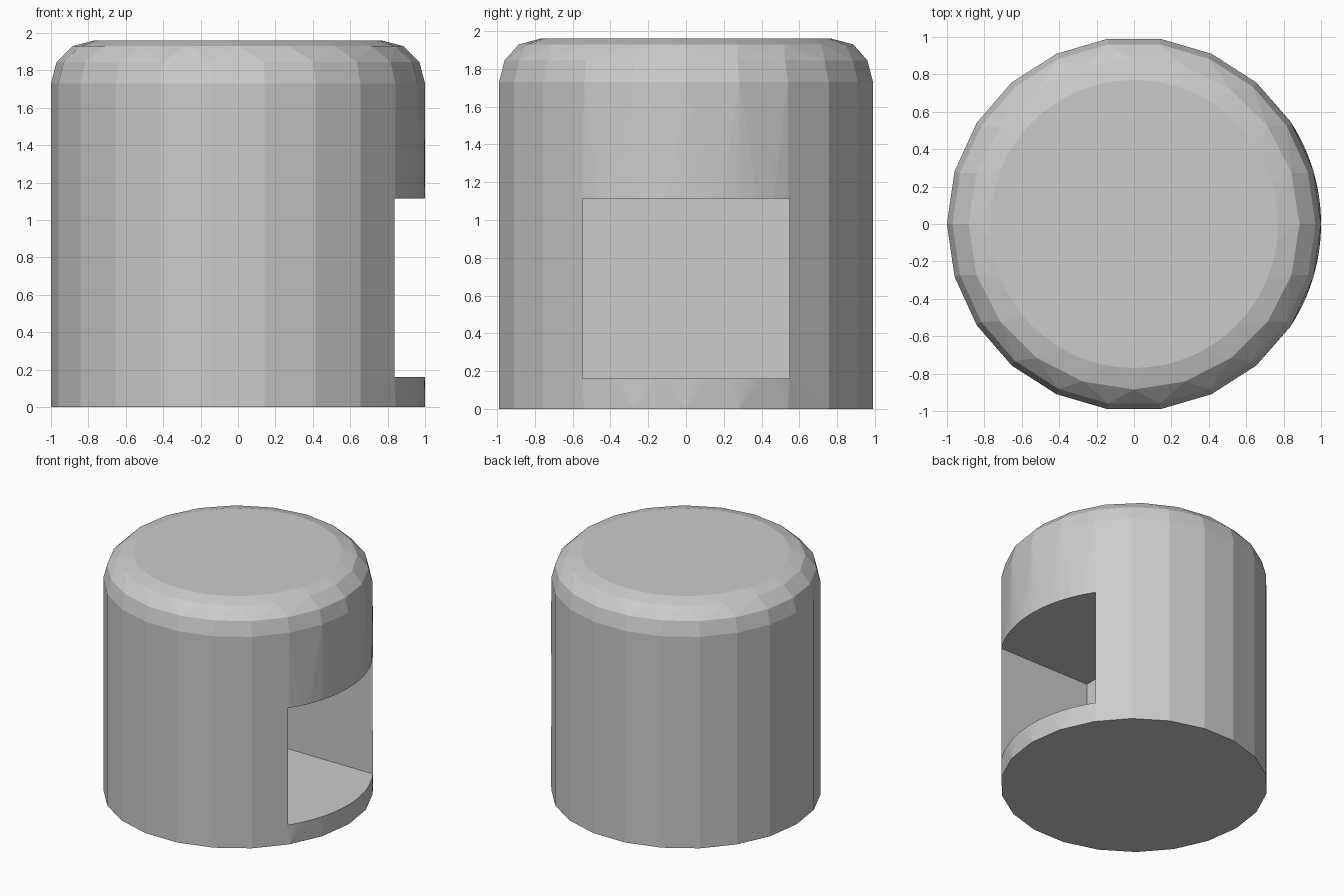
import bpy, bmesh
from math import sin, cos, tau, radians

if "Cube" in bpy.data.objects:
    bpy.data.objects.remove(bpy.data.objects["Cube"])


def ring(r, z, n):
    return [(r * cos(tau * i / n), r * sin(tau * i / n), z) for i in range(n)]


def arc(r, z, half_angle, n):
    angles = [radians(half_angle) * (2 * i / n - 1) for i in range(n + 1)]
    return [(r * cos(a), r * sin(a), z) for a in angles]


def hull_object(name, points):
    bm = bmesh.new()
    for p in points:
        bm.verts.new(p)
    bmesh.ops.convex_hull(bm, input=bm.verts[:])
    bmesh.ops.dissolve_limit(bm, angle_limit=radians(0.3),
                             verts=bm.verts[:], edges=bm.edges[:])
    bmesh.ops.recalc_face_normals(bm, faces=bm.faces[:])
    mesh = bpy.data.meshes.new(name)
    bm.to_mesh(mesh)
    bm.free()
    obj = bpy.data.objects.new(name, mesh)
    bpy.context.collection.objects.link(obj)
    return obj


SLOT_Y, SLOT_LOW, SLOT_HIGH = 0.548, 0.16, 1.115
SLOT_ANGLE = 33.25

# Faceted knob: coarse wall, finer arcs at the slot edges, rounded top rim
knob = hull_object("knob_body",
                   ring(1, 0, 22) + ring(1, 1.73, 22)
                   + arc(1, SLOT_LOW, SLOT_ANGLE, 24)
                   + arc(1, SLOT_HIGH, SLOT_ANGLE, 24)
                   + ring(0.97, 1.845, 22) + ring(0.885, 1.93, 20)
                   + ring(0.77, 1.96, 64))

# Deep rectangular slot in the right side, reaching the centre
cutter = hull_object("slot_cutter",
                     [(x, y, z) for x in (0, 1.5) for y in (-SLOT_Y, SLOT_Y)
                      for z in (SLOT_LOW, SLOT_HIGH)])
cut = knob.modifiers.new("slot", 'BOOLEAN')
cut.operation = 'DIFFERENCE'
cut.solver = 'EXACT'
cut.object = cutter

# Apply the cut and remove the helper
bpy.context.view_layer.objects.active = knob
knob.select_set(True)
bpy.ops.object.modifier_apply(modifier=cut.name)
bpy.data.objects.remove(cutter)
